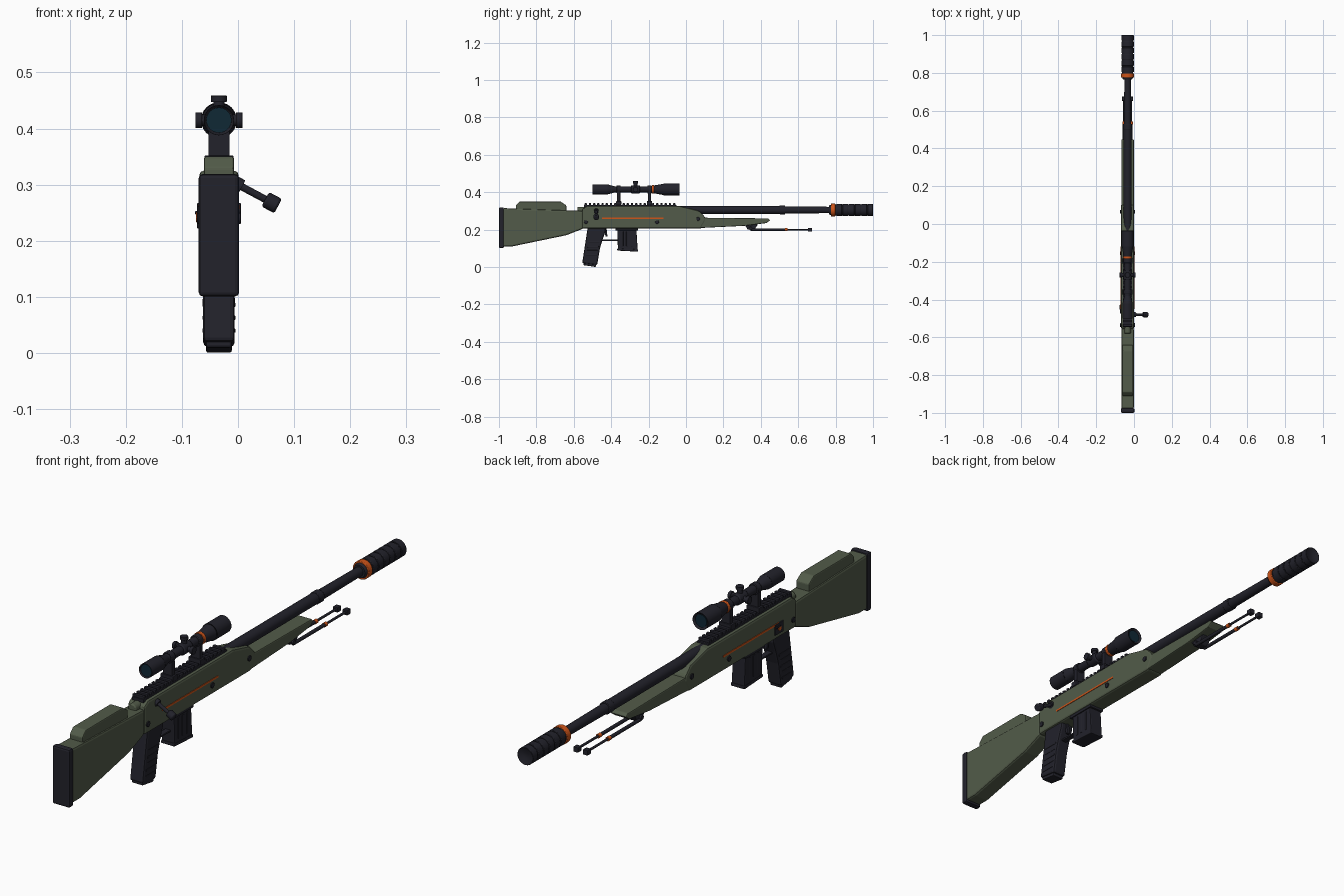
import bpy, bmesh, math
from mathutils import Vector

if "Cube" in bpy.data.objects:
    bpy.data.objects.remove(bpy.data.objects["Cube"])

CENTRE = -0.034  # centre plane of the rifle
BORE = 0.305     # barrel axis height
SIGHT = 0.415    # scope axis height
HALF = 0.035     # half the body width
FINE, SOFT, ROUND = 0.002, 0.004, 0.008  # edge bevels


def material(name, red, green, blue):
    mat = bpy.data.materials.new(name)
    mat.use_nodes = True
    colour = (red, green, blue, 1)
    mat.diffuse_color = colour
    mat.node_tree.nodes["Principled BSDF"].inputs["Base Color"].default_value = colour
    return mat


olive = material("olive_green", 0.085, 0.105, 0.067)
metal = material("gunmetal", 0.016, 0.016, 0.024)
orange = material("orange", 0.62, 0.09, 0.01)
glass = material("lens_blue", 0.005, 0.021, 0.036)


def finish(name, bm, mat, bevel=0, smooth=False):
    bmesh.ops.recalc_face_normals(bm, faces=bm.faces)
    mesh = bpy.data.meshes.new(name)
    bm.to_mesh(mesh)
    bm.free()
    mesh.materials.append(mat)
    part = bpy.data.objects.new(name, mesh)
    bpy.context.collection.objects.link(part)
    if bevel:
        modifier = part.modifiers.new("bevel", 'BEVEL')
        modifier.width = bevel
        modifier.segments = 2
        modifier.limit_method = 'ANGLE'
    if smooth:
        bpy.ops.object.select_all(action='DESELECT')
        part.select_set(True)
        bpy.context.view_layer.objects.active = part
        bpy.ops.object.shade_smooth_by_angle(angle=math.radians(35))


def slab(name, outline, mat, half=HALF, bevel=SOFT, x=CENTRE):
    """Side outline of (y, z) points, extruded across the width."""
    bm = bmesh.new()
    face = bm.faces.new([bm.verts.new((x - half, y, z)) for y, z in outline])
    new = bmesh.ops.extrude_face_region(bm, geom=[face])["geom"]
    moved = [item for item in new if isinstance(item, bmesh.types.BMVert)]
    bmesh.ops.translate(bm, vec=(2 * half, 0, 0), verts=moved)
    finish(name, bm, mat, bevel)


def box(name, y, z, length, height, mat, half=HALF, bevel=FINE, x=CENTRE):
    """Block placed by the middle of its side face."""
    back, front = y - length / 2, y + length / 2
    low, high = z - height / 2, z + height / 2
    slab(name, [(back, low), (front, low), (front, high), (back, high)],
         mat, half, bevel, x)


def rod(name, start, end, radius, mat, end_radius=None, rim=0, bevel=0):
    """Round bar between two points; a rim makes both ends hollow."""
    start, end = Vector(start), Vector(end)
    axis = end - start
    bm = bmesh.new()
    bmesh.ops.create_cone(bm, cap_ends=True, segments=24, radius1=radius,
                          radius2=end_radius or radius, depth=axis.length)
    if rim:
        caps = [face for face in bm.faces if len(face.verts) > 4]
        bmesh.ops.inset_individual(bm, faces=caps, thickness=rim, depth=-ROUND)
    bm.transform(axis.to_track_quat('Z', 'Y').to_matrix().to_4x4())
    bmesh.ops.translate(bm, verts=bm.verts, vec=(start + end) / 2)
    finish(name, bm, mat, bevel, True)


def tube(name, back, front, radius, z, mat, end_radius=None, rim=0, bevel=0):
    """Round bar along the rifle."""
    rod(name, (CENTRE, back, z), (CENTRE, front, z), radius, mat, end_radius, rim, bevel)


def cross_pin(name, y, z, reach, radius, mat, x=CENTRE):
    """Round bar across the rifle."""
    rod(name, (x - reach, y, z), (x + reach, y, z), radius, mat, bevel=FINE / 2)


# Stock, cheek rest and butt pad
slab("stock", [(-0.98, 0.11), (-0.93, 0.11), (-0.64, 0.17), (-0.55, 0.205),
               (-0.55, 0.3), (-0.98, 0.315)], olive, half=HALF - FINE, bevel=ROUND)
slab("cheek_rest", [(-0.91, 0.3), (-0.91, 0.33), (-0.89, 0.35), (-0.67, 0.35),
                    (-0.64, 0.33), (-0.64, 0.3)], olive, half=0.027)
box("butt_pad", -0.987, 0.21, 0.026, 0.218, metal, half=0.036, bevel=0.007)

# Receiver and fore-end
slab("receiver", [(-0.555, 0.205), (0.08, 0.205), (0.105, 0.25), (0.1, 0.27),
                  (0.07, 0.3), (-0.03, 0.325), (-0.53, 0.325), (-0.555, 0.31)],
     olive, bevel=ROUND)
slab("fore_end", [(0.06, 0.208), (0.31, 0.22), (0.43, 0.235), (0.45, 0.25),
                  (0.44, 0.26), (0.06, 0.264)], olive, half=HALF - FINE)
tube("bolt_shroud", -0.58, -0.54, 0.017, BORE, olive, bevel=SOFT)

# Top rail with teeth
rail_back, rail_front, teeth = -0.545, -0.05, 22
pitch = (rail_front - rail_back) / teeth
box("rail_base", (rail_back + rail_front) / 2, 0.325, rail_front - rail_back, 0.013,
    metal, half=0.024)
for tooth in range(teeth):
    box("rail_tooth", rail_back + (tooth + 0.4) * pitch, 0.335, pitch * 0.55, 0.012,
        metal, half=0.024)

# Barrel
tube("barrel_shroud", -0.06, 0.51, 0.021, BORE, metal)
tube("barrel_collar", 0.5, 0.53, 0.023, BORE, metal, bevel=FINE)
tube("barrel", 0.52, 0.78, 0.019, BORE, metal, end_radius=0.017)

# Suppressor: core with a row of wide bands, and an accent ring
tube("suppressor_back", 0.765, 0.78, 0.024, BORE, metal, end_radius=0.03)
tube("muzzle_ring", 0.775, 0.798, 0.034, BORE, orange, bevel=FINE)
tube("suppressor_core", 0.79, 0.99, 0.03, BORE, metal)
bands = 6
band_pitch = 0.2 / bands
for band in range(bands):
    front = 1 - band * band_pitch
    last = band == 0
    tube("suppressor_band", front - band_pitch + SOFT, front, 0.033, BORE, metal,
         rim=0.022 if last else 0, bevel=FINE)

# Scope body and lenses
tube("scope_eyepiece", -0.5, -0.42, 0.027, SIGHT, metal, rim=SOFT, bevel=FINE / 2)
tube("scope_rear_taper", -0.42, -0.38, 0.027, SIGHT, metal, end_radius=0.016)
tube("scope_tube", -0.39, -0.19, 0.016, SIGHT, metal)
tube("scope_front_taper", -0.2, -0.12, 0.016, SIGHT, metal, end_radius=0.03)
tube("scope_bell", -0.12, -0.035, 0.032, SIGHT, metal, rim=ROUND, bevel=FINE / 2)
tube("rear_lens", -0.495, -0.49, 0.0225, SIGHT, glass)
tube("front_lens", -0.045, -0.04, 0.0235, SIGHT, glass)
tube("scope_accent_ring", -0.183, -0.171, 0.023, SIGHT, orange, bevel=FINE)

# Scope mounts
for y in (-0.36, -0.195):
    box("scope_mount", y, 0.37, 0.018, 0.07, metal, half=0.019)
    box("mount_foot", y, 0.342, 0.028, 0.02, metal, half=0.026)
    tube("scope_ring", y - 0.011, y + 0.011, 0.021, SIGHT, metal, bevel=FINE)

# Adjustment turrets on both sides and the top
hub = Vector((CENTRE, -0.27, SIGHT))
tube("turret_block", hub.y - 0.025, hub.y + 0.025, 0.021, SIGHT, metal, bevel=SOFT)
for direction in (Vector((1, 0, 0)), Vector((-1, 0, 0)), Vector((0, 0, 1))):
    tip = hub + direction * (0.042 + FINE * direction.z)
    rod("turret_stem", hub, tip, 0.01, metal)
    rod("turret_cap", tip - direction * 0.012, tip, 0.014, metal, bevel=FINE / 2)

# Side stripes and screws
for side in (-HALF, HALF):
    box("side_stripe", -0.285, 0.26, 0.33, 0.007, orange, half=FINE, bevel=0,
        x=CENTRE + side)
for y, z in ((-0.535, 0.24), (-0.155, 0.24), (0.065, 0.257)):
    cross_pin("side_screw", y, z, HALF + SOFT, 0.01, metal)

# Bolt handle on one side
handle_root = Vector((0, -0.48, 0.3))
knob = Vector((0.06, -0.48, 0.268))
along = (knob - handle_root).normalized()
rod("bolt_base", handle_root - along * ROUND, handle_root + along * ROUND, 0.013, metal)
rod("bolt_handle", handle_root, knob, 0.0065, metal)
rod("bolt_knob", knob - along * 0.013, knob + along * 0.013, 0.0145, metal, bevel=SOFT)

# Safety lever on the other side
safety_x = CENTRE - HALF
box("safety_plate", -0.45, 0.242, 0.05, 0.04, metal, half=SOFT, x=safety_x)
cross_pin("safety_pivot", -0.45, 0.242, 0.006, 0.009, orange, x=safety_x)
box("safety_lever", -0.44, 0.25, 0.025, 0.006, metal, half=ROUND, x=safety_x)

# Pistol grip with ridges
slab("grip", [(-0.525, 0.215), (-0.535, 0.15), (-0.555, 0.02), (-0.475, 0.01),
              (-0.46, 0.1), (-0.445, 0.15), (-0.43, 0.19), (-0.43, 0.215)],
     metal, half=0.028, bevel=ROUND)
slab("grip_cap", [(-0.548, 0.01), (-0.482, 0), (-0.48, 0.02), (-0.548, 0.03)],
     metal, half=0.023)
for ridge in range(5):
    rise = ridge * 0.023
    box("grip_ridge", -0.51 + rise * 0.2, 0.04 + rise, 0.06, ROUND, metal, half=0.0295)

# Magazine
slab("magazine", [(-0.368, 0.215), (-0.364, 0.09), (-0.258, 0.085), (-0.266, 0.215)],
     metal, half=0.027)
slab("magazine_floor", [(-0.368, 0.1), (-0.368, 0.088), (-0.256, 0.082), (-0.256, 0.095)],
     metal, half=0.029)
for rib in range(3):
    box("magazine_rib", -0.34 + rib * 0.025, 0.15, 0.01, 0.08, metal, half=0.0285)
box("magazine_well", -0.317, 0.203, 0.12, 0.014, metal, half=0.031)

# Trigger and guard
box("trigger_guard", -0.41, 0.143, 0.09, 0.007, metal, half=0.011)
slab("trigger", [(-0.44, 0.21), (-0.425, 0.21), (-0.42, 0.163), (-0.43, 0.163)],
     metal, half=0.006, bevel=FINE)

# Folded bipod
slab("bipod_mount", [(0.315, 0.225), (0.33, 0.2), (0.365, 0.197), (0.385, 0.23)],
     metal, half=0.02)
cross_pin("bipod_pivot", 0.345, 0.207, 0.027, 0.009, metal)
for side in (-0.02, 0.02):
    x = CENTRE + side
    root, joint, foot = (Vector((x, y, 0.2)) for y in (0.345, 0.535, 0.663))
    grip = Vector((0, 0.007, 0))
    rod("bipod_upper_leg", root, joint, 0.0065, metal)
    rod("bipod_collar", joint - grip, joint + grip, ROUND, orange)
    rod("bipod_lower_leg", joint, foot, 0.0045, metal)
    box("bipod_foot", foot.y, foot.z, 0.022, 0.019, metal, half=0.01, x=x)
